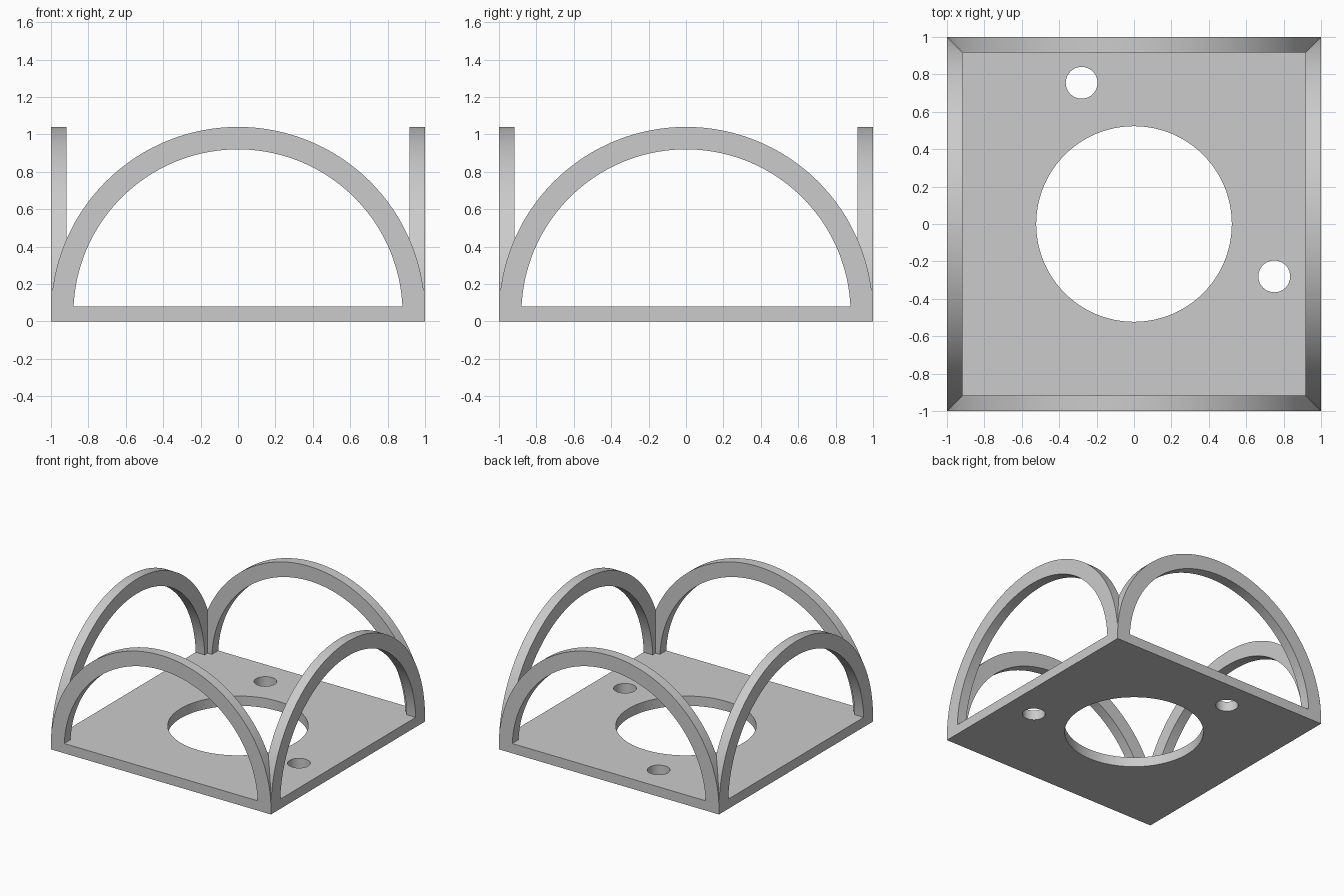
import bpy
import bmesh
from math import asin, cos, sin, pi
from mathutils import Matrix, Vector

cube = bpy.data.objects.get("Cube")
if cube:
    bpy.data.objects.remove(cube, do_unlink=True)

PLATE = 0.08      # plate thickness
DEPTH = 0.082     # arch thickness
CENTRE = 0.04     # height of the arch centre
OUTER, INNER = 1.0, 0.88
STEPS = 96

grey = bpy.data.materials.new("plain grey")
grey.use_nodes = True
colour = (0.6, 0.6, 0.6, 1)
grey.diffuse_color = colour
grey.node_tree.nodes["Principled BSDF"].inputs["Base Color"].default_value = colour


def finish(obj):
    obj.data.materials.clear()
    obj.data.materials.append(grey)
    bpy.ops.object.select_all(action='DESELECT')
    obj.select_set(True)
    bpy.context.view_layer.objects.active = obj
    bpy.ops.object.shade_smooth_by_angle(angle=pi / 6)


def add_outline(curve, points):
    spline = curve.splines.new('POLY')
    spline.points.add(len(points) - 1)
    for p, (x, y) in zip(spline.points, points):
        p.co = (x, y, 0, 1)
    spline.use_cyclic_u = True


def circle(x, y, r, n):
    return [(x + r * cos(2 * pi * i / n), y + r * sin(2 * pi * i / n)) for i in range(n)]


# Base plate: square outline with three round holes, extruded
curve = bpy.data.curves.new("base_plate", 'CURVE')
curve.dimensions = '2D'
curve.fill_mode = 'BOTH'
curve.extrude = PLATE / 2
add_outline(curve, [(-1, -1), (1, -1), (1, 1), (-1, 1)])
add_outline(curve, circle(0, 0, 0.523, STEPS))
for x, y in ((-0.28, 0.755), (0.75, -0.28)):
    add_outline(curve, circle(x, y, 0.085, 48))
plate = bpy.data.objects.new("base_plate", curve)
bpy.context.collection.objects.link(plate)
bpy.ops.object.select_all(action='DESELECT')
plate.select_set(True)
bpy.context.view_layer.objects.active = plate
bpy.ops.object.convert(target='MESH')
plate = bpy.context.view_layer.objects.active
bm = bmesh.new()
bm.from_mesh(plate.data)
bmesh.ops.remove_doubles(bm, verts=bm.verts, dist=0.0001)
bmesh.ops.translate(bm, verts=bm.verts, vec=(0, 0, PLATE / 2))
bmesh.ops.recalc_face_normals(bm, faces=bm.faces)
bm.to_mesh(plate.data)
bm.free()
finish(plate)


# Arch standing on one plate edge, mitred where it meets its neighbours
def make_arch(name, turn):
    bm = bmesh.new()
    rings = []
    for i in range(STEPS + 1):
        ring = []
        for r, y in ((OUTER, -1), (INNER, -1), (INNER, DEPTH - 1), (OUTER, DEPTH - 1)):
            start = asin((PLATE - CENTRE) / r)
            a = start + (pi - 2 * start) * i / STEPS
            ring.append(bm.verts.new((r * cos(a), y, CENTRE + r * sin(a))))
        rings.append(ring)
    for a, b in zip(rings, rings[1:]):
        for k in range(4):
            n = (k + 1) % 4
            bm.faces.new((a[k], a[n], b[n], b[k]))
    bm.faces.new(rings[0])
    bm.faces.new(rings[-1])
    bmesh.ops.recalc_face_normals(bm, faces=bm.faces)
    for side in (1, -1):
        bmesh.ops.bisect_plane(bm, geom=bm.verts[:] + bm.edges[:] + bm.faces[:],
                               plane_co=Vector(), plane_no=Vector((side, 1, 0)),
                               clear_outer=True)
    bm.transform(Matrix.Rotation(turn * pi / 2, 4, 'Z'))
    mesh = bpy.data.meshes.new(name)
    bm.to_mesh(mesh)
    bm.free()
    obj = bpy.data.objects.new(name, mesh)
    bpy.context.collection.objects.link(obj)
    finish(obj)


for turn, side in enumerate(("front", "left", "back", "right")):
    make_arch(side + "_arch", turn)
